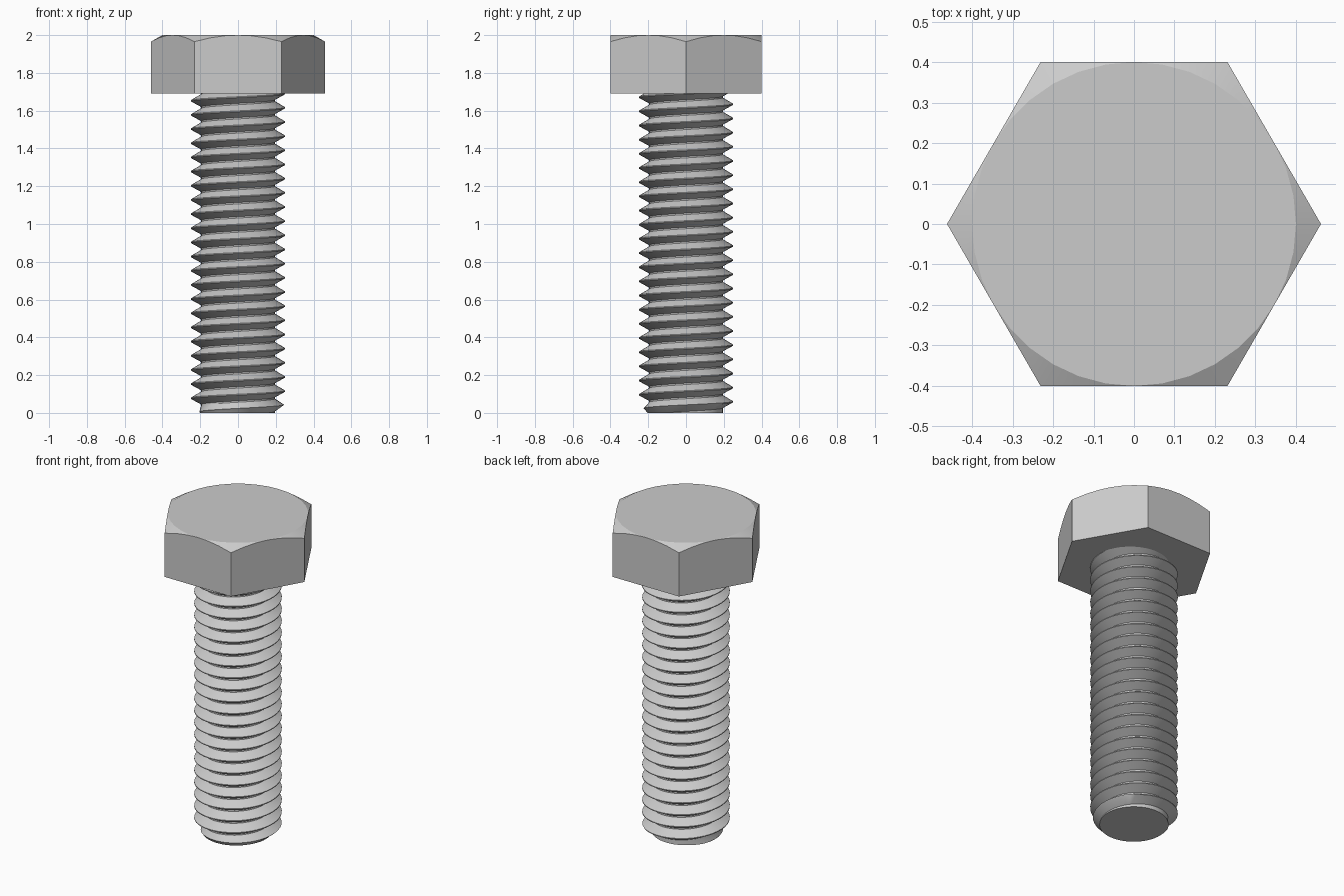
import bpy, bmesh
from math import cos, sin, pi, radians

cube = bpy.data.objects.get("Cube")
if cube:
    bpy.data.objects.remove(cube, do_unlink=True)

HEAD_BOTTOM, TOP = 1.69, 2.0
HALF_FLAT = 0.4
MAJOR, MINOR, TIP = 0.25, 0.195, 0.2
PITCH = 0.075

steel = bpy.data.materials.new("steel grey")
steel.use_nodes = True
colour = (0.6, 0.6, 0.6, 1)
steel.diffuse_color = colour
steel.node_tree.nodes["Principled BSDF"].inputs["Base Color"].default_value = colour


def finish(bm, name, angle):
    bmesh.ops.remove_doubles(bm, verts=bm.verts, dist=1e-5)
    bmesh.ops.recalc_face_normals(bm, faces=bm.faces)
    mesh = bpy.data.meshes.new(name)
    bm.to_mesh(mesh)
    bm.free()
    mesh.materials.append(steel)
    obj = bpy.data.objects.new(name, mesh)
    bpy.context.collection.objects.link(obj)
    bpy.ops.object.select_all(action="DESELECT")
    obj.select_set(True)
    bpy.context.view_layer.objects.active = obj
    bpy.ops.object.shade_smooth_by_angle(angle=radians(angle))


# Hexagonal head: a round top, a conical chamfer and six flat sides
def build_head(steps=36):
    bm = bmesh.new()
    top, rim, base = [], [], []
    for i in range(steps):
        a = 2 * pi * i / steps
        reach = HALF_FLAT / cos(a % (pi / 3) - pi / 6)
        c, s = cos(a), sin(a)
        top.append(bm.verts.new((HALF_FLAT * c, HALF_FLAT * s, TOP)))
        rim.append(bm.verts.new((reach * c, reach * s, TOP - 0.56 * (reach - HALF_FLAT))))
        base.append(bm.verts.new((reach * c, reach * s, HEAD_BOTTOM)))
    for upper, lower in ((top, rim), (rim, base)):
        for i in range(steps):
            j = (i + 1) % steps
            bm.faces.new((upper[i], lower[i], lower[j], upper[j]))
    bm.faces.new(top)
    bm.faces.new(base[::-1])
    finish(bm, "hex_head", 15)


# Threaded shank: a V profile swept up a right-handed helix, trimmed at both ends
def build_shank(steps=48):
    bm = bmesh.new()
    profile = [(0, MINOR), (0.1, MINOR), (0.5, MAJOR), (0.57, MAJOR)]
    turns = int(HEAD_BOTTOM / PITCH) + 4
    columns = []
    for i in range(steps + 1):
        a = 2 * pi * i / steps
        column = []
        for k in range(turns):
            for rise, radius in profile:
                z = PITCH * (k - 2 + rise + i / steps)
                r = min(radius, max(MINOR, TIP + z))
                column.append(bm.verts.new((r * cos(a), r * sin(a), z)))
        columns.append(column)
    for left, right in zip(columns, columns[1:]):
        for k in range(len(left) - 1):
            bm.faces.new((left[k], right[k], right[k + 1], left[k + 1]))
    bmesh.ops.remove_doubles(bm, verts=bm.verts, dist=1e-5)
    for height, side in ((0, -1), (HEAD_BOTTOM + 0.01, 1)):
        bmesh.ops.bisect_plane(bm, geom=bm.verts[:] + bm.edges[:] + bm.faces[:],
                               plane_co=(0, 0, height), plane_no=(0, 0, side),
                               clear_outer=True)
    bmesh.ops.holes_fill(bm, edges=[e for e in bm.edges if e.is_boundary])
    finish(bm, "threaded_shank", 30)


build_head()
build_shank()
